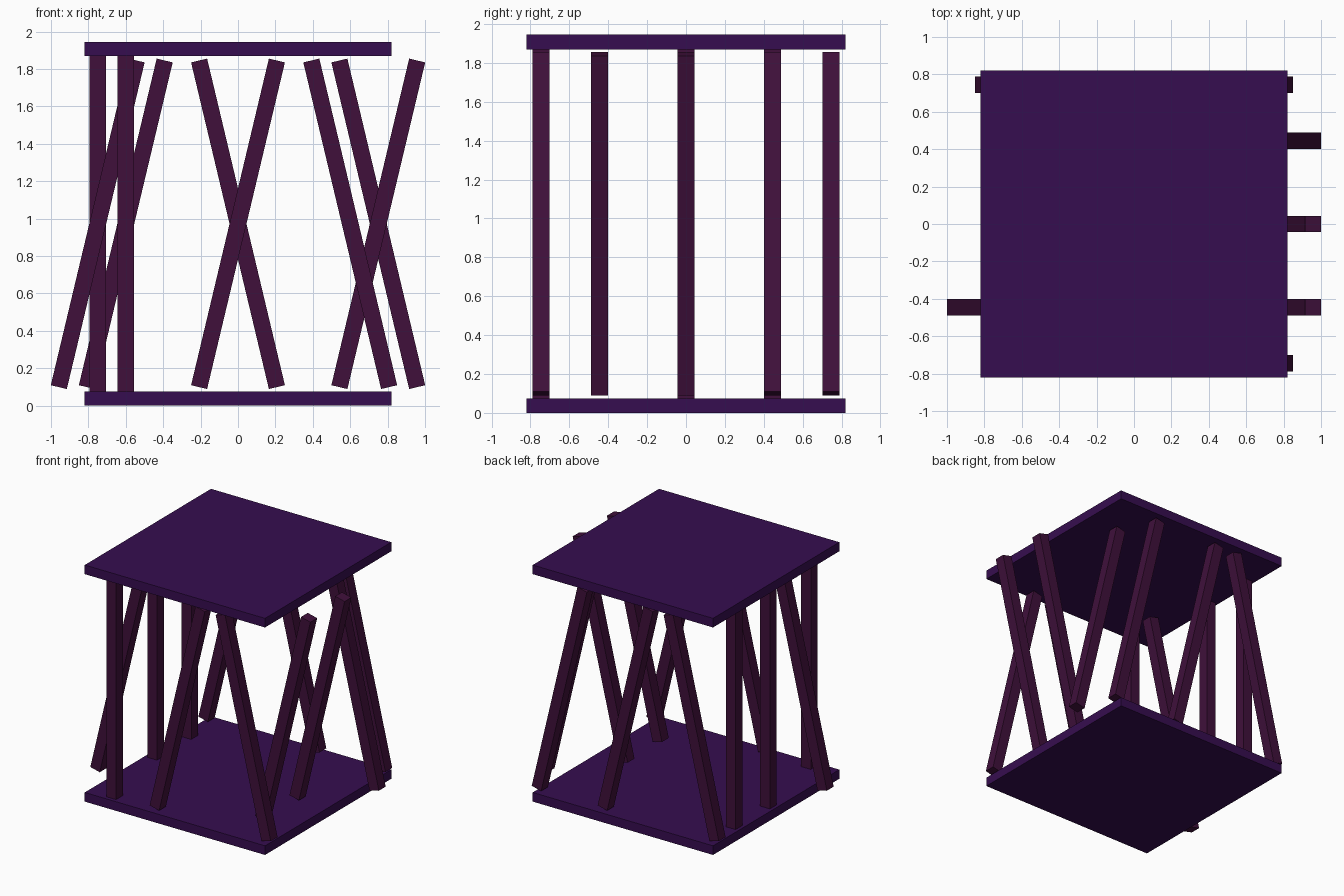
import bpy, math

default = bpy.data.objects.get("Cube")
if default:
    bpy.data.objects.remove(default, do_unlink=True)


def make_material(name, rgb):
    mat = bpy.data.materials.new(name)
    mat.use_nodes = True
    mat.diffuse_color = (*rgb, 1)
    mat.node_tree.nodes["Principled BSDF"].inputs["Base Color"].default_value = (*rgb, 1)
    return mat


def box(name, size, centre, mat, tilt=0.0):
    bpy.ops.mesh.primitive_cube_add(size=1, location=centre)
    obj = bpy.context.object
    obj.name = name
    obj.scale = size
    bpy.ops.object.transform_apply(location=False, rotation=False, scale=True)
    obj.rotation_euler.y = tilt
    obj.data.materials.append(mat)
    return obj


violet = make_material("dark violet", (0.037, 0.004, 0.08))
plum = make_material("dark plum", (0.05, 0.005, 0.043))

HEIGHT, SIDE, THICK = 1.945, 1.64, 0.075
BAR = 0.088
MID = HEIGHT / 2
BAR_LENGTH = HEIGHT - 2 * THICK
LEAN = math.radians(13.4)

# Square slabs at the bottom and top
box("bottom_slab", (SIDE, SIDE, THICK), (0, 0, THICK / 2), violet)
box("top_slab", (SIDE, SIDE, THICK), (0, 0, HEIGHT - THICK / 2), violet)

# Bars on each side: offset along the side -> lean (0 upright, 1 top to +x, -1 top to -x)
front = [(-0.6, 0), (0, 1), (0.6, -1)]
back = [(-0.6, 1), (0, -1), (0.6, -1)]
right = [(-0.445, 1), (0, 0), (0.445, 0)]
left = [(-0.445, 1), (0, 1), (0.445, -1)]

for side, y, bars in (("front", -0.745, front), ("back", 0.745, back)):
    for i, (x, lean) in enumerate(bars, 1):
        box(f"{side}_bar_{i}", (BAR, BAR, BAR_LENGTH), (x, y, MID), plum, lean * LEAN)

for side, x, bars in (("right", -0.75, right), ("left", 0.75, left)):
    for i, (y, lean) in enumerate(bars, 1):
        box(f"{side}_bar_{i}", (BAR, BAR, BAR_LENGTH), (x, y, MID), plum, lean * LEAN)
